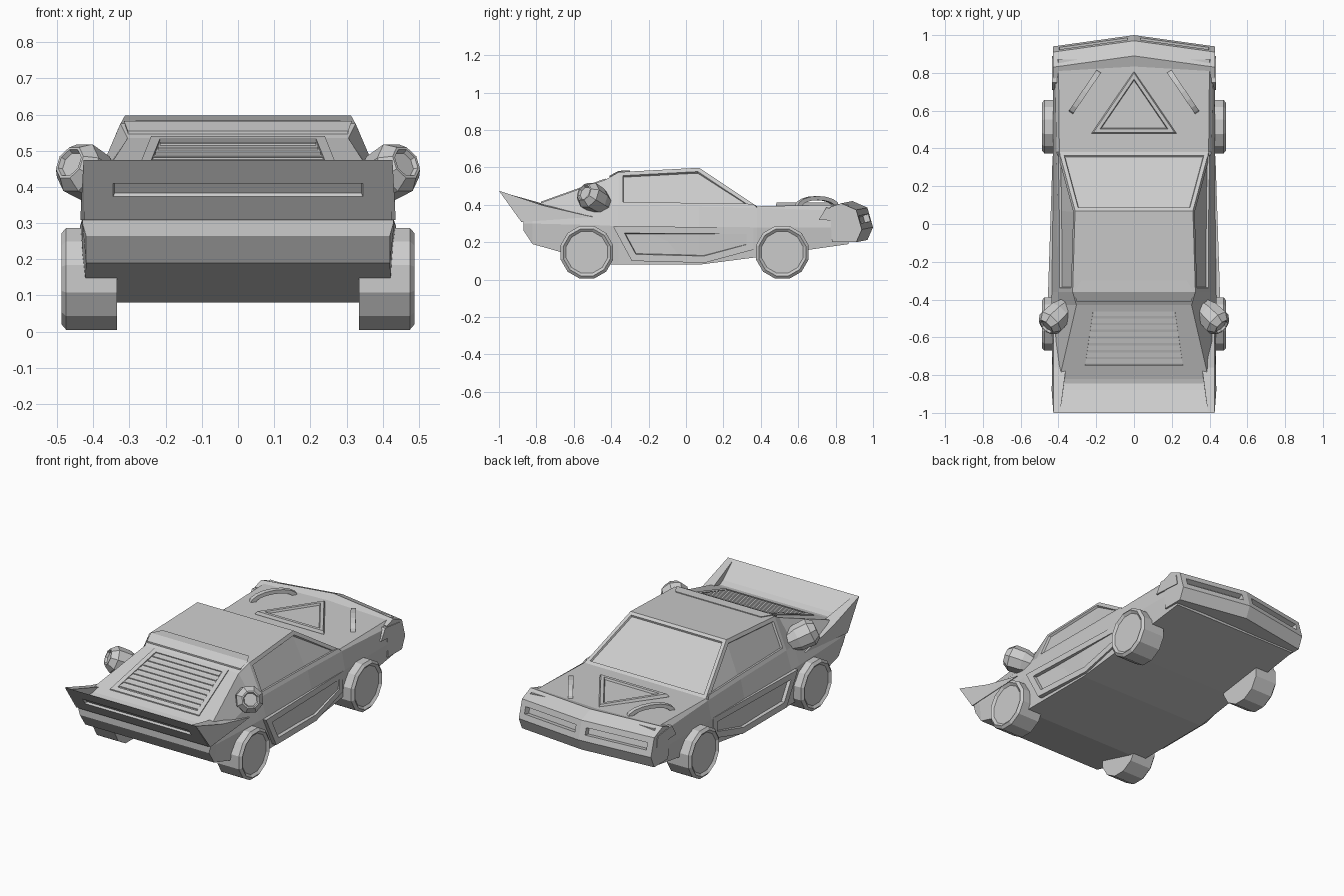
import bpy, bmesh, math
from mathutils import Vector

if "Cube" in bpy.data.objects:
    bpy.data.objects.remove(bpy.data.objects["Cube"])


def loft(name, rings, panels=()):
    """Skin closed rings of points; panels = (test, thickness, depth) recesses."""
    bm = bmesh.new()
    vs = [[bm.verts.new(p) for p in r] for r in rings]
    n = len(vs[0])
    for a, b in zip(vs, vs[1:]):
        for i in range(n):
            j = (i + 1) % n
            bm.faces.new((a[i], a[j], b[j], b[i]))
    bm.faces.new(vs[0])
    bm.faces.new(vs[-1])
    bmesh.ops.recalc_face_normals(bm, faces=bm.faces)
    bm.normal_update()
    for test, thick, depth in panels:
        fs = [f for f in bm.faces if test(f.calc_center_median(), f.normal)]
        if fs:
            bmesh.ops.inset_region(bm, faces=fs, thickness=thick, use_even_offset=True)
            bmesh.ops.inset_region(bm, faces=fs, thickness=0.004, depth=depth, use_even_offset=True)
            bm.normal_update()
    me = bpy.data.meshes.new(name)
    bm.to_mesh(me)
    bm.free()
    ob = bpy.data.objects.new(name, me)
    bpy.context.collection.objects.link(ob)
    return ob


def prism(name, poly, x0, x1, panels=()):
    return loft(name, [[(x, y, z) for y, z in poly] for x in (x0, x1)], panels)


def lathe(name, origin, axis, profile, sides, spin=0.0):
    """Revolve (distance, radius) pairs about an axis."""
    q = Vector(axis).to_track_quat('Z', 'Y')
    rings = []
    for d, r in profile:
        ring = []
        for k in range(sides):
            a = 2 * math.pi * k / sides + spin
            ring.append(Vector(origin) + q @ Vector((r * math.cos(a), r * math.sin(a), d)))
        rings.append(ring)
    return loft(name, rings)


# Body: stations along y; half section = sill, crease, shoulder, roof edge
stations = [
    (-.87, (.42, .265), (.43, .30), (.43, .312), (.41, .385)),
    (-.82, (.42, .19), (.432, .30), (.425, .33), (.395, .395)),
    (-.43, (.425, .08), (.437, .29), (.40, .40), (.305, .535)),
    (-.36, (.425, .08), (.435, .285), (.402, .395), (.325, .575)),
    (.07, (.425, .08), (.43, .28), (.405, .39), (.312, .598)),
    (.38, (.42, .12), (.43, .28), (.41, .385), (.395, .392)),
    (.87, (.415, .19), (.43, .28), (.42, .365), (.40, .402)),
]
rings = [[(x, y, z) for x, z in h] + [(-x, y, z) for x, z in reversed(h)]
         for y, *h in stations]


def side_window(s):
    return lambda c, n: c.x * s > .33 and -.2 < c.y < .3 and c.z > .4


loft("body", rings, [
    (side_window(1), .022, -.012),
    (side_window(-1), .022, -.012),
    (lambda c, n: abs(c.x) < .01 and .1 < c.y < .3 and n.z > .5, .02, -.01),
])

# Rear deck frame and louvres
def deck_z(y):
    return .535 + (y + .43) * .359


trap = [(.24, -.43), (.29, -.775), (-.29, -.775), (-.24, -.43)]
loft("deck_frame", [[(x, y, deck_z(y) + dz) for x, y in trap] for dz in (-.04, .006)],
     [(lambda c, n: n.z > .7 and abs(c.x) < .05, .027, -.028)])
for i in range(8):
    y = -.475 - i * .036
    w = .215 + .045 * i / 7
    z = deck_z(y)
    prism("louvre", [(y + .012, z - .03), (y + .012, z + .006),
                     (y - .012, z + .001), (y - .012, z - .035)], -w, w)

# Tail spoiler with side fins
prism("spoiler", [(-1, .475), (-.88, .402), (-.80, .375), (-.80, .312), (-.88, .308)],
      -.425, .425, [(lambda c, n: n.y < -.6, .08, -.012)])
for s in (1, -1):
    loft("spoiler_fin", [
        [(s * .39, -.99, .469), (s * .36, -.76, .405), (s * .37, -.50, .36), (s * .37, -.85, .312)],
        [(s * .427, -1, .475), (s * .427, -.76, .395), (s * .427, -.50, .335), (s * .436, -.88, .308)]])

# Nose bumper, swept back at the sides, with two lamp slots
nose = [(.84, .20), (.83, .40), (.89, .42), (.97, .385), (1.0, .28), (.97, .212)]
loft("front_bumper",
     [[(x, y - (.06 if x else 0), z - (.012 if x and z > .21 else 0)) for y, z in nose]
      for x in (-.43, 0, .43)],
     [(lambda c, n, s=s: c.x * s > .1 and n.y > .8 and c.z > .27, .034, -.03) for s in (1, -1)])

# Hood triangle
tri = [(0, .81), (.225, .48), (-.225, .48)]
loft("hood_triangle",
     [[(x * k, .59 + (y - .59) * k, z) for x, y in tri] for k, z in ((1, .385), (1, .398), (.95, .412))],
     [(lambda c, n: n.z > .9 and c.z > .41, .018, -.012)])

for s in (1, -1):
    # Arched hood handles
    along = Vector((s * .15, -.22, 0)).normalized()
    across = Vector((along.y, -along.x, 0))
    arch = []
    for k in range(9):
        t = math.pi * k / 8
        ring = []
        for a, h, w in ((.135, .055, -.014), (.135, .055, .014), (.105, .033, .014), (.105, .033, -.014)):
            ring.append(Vector((s * .26, .70, .392)) + along * a * math.cos(t)
                        + across * w + Vector((0, 0, h * math.sin(t))))
        arch.append(ring)
    loft("hood_arch", arch)

    # Corner lamp panel behind the bumper
    loft("corner_lamp", [[(s * x, y, z) for y, z in ((.71, .32), (.75, .385), (.88, .37), (.89, .31))]
                         for x in (.40, .434)])

    # Side skirt flaring toward the rear, with a recessed scoop
    skirt = [(-.39, .285), (-.29, .10), (.10, .09), (.36, .16), (.36, .28)]
    loft("side_skirt",
         [[(s * .39, y, z) for y, z in skirt], [(s * (.443 - .033 * y), y, z) for y, z in skirt]],
         [(lambda c, n: n.x * s > .9, .036, -.018)])

    # Thruster pods
    lathe("thruster", (s * .355, -.435, .40), (s * .115, -.115, .07),
          [(0, .05), (.06, .072), (.135, .076), (.17, .05), (.17, .042), (.158, .036)], 8, math.pi / 8)

    # Wheels with dished faces
    for y, inner in ((-.53, .335), (.515, .335)):
        lathe("wheel", (0, y, .146), (s, 0, 0),
              [(inner, .146), (.475, .146), (.488, .13), (.476, .115), (.476, .02)], 12, math.pi / 12)

# Rear roof lip
loft("roof_lip", [[(x, y, z) for x, y, z in
                   ((k * .28, -.30, .57), (k * .28, -.30, .583), (k * .315, -.36, .582),
                    (k * .305, -.41, .555), (k * .30, -.41, .53))] for k in (-1, 1)])
